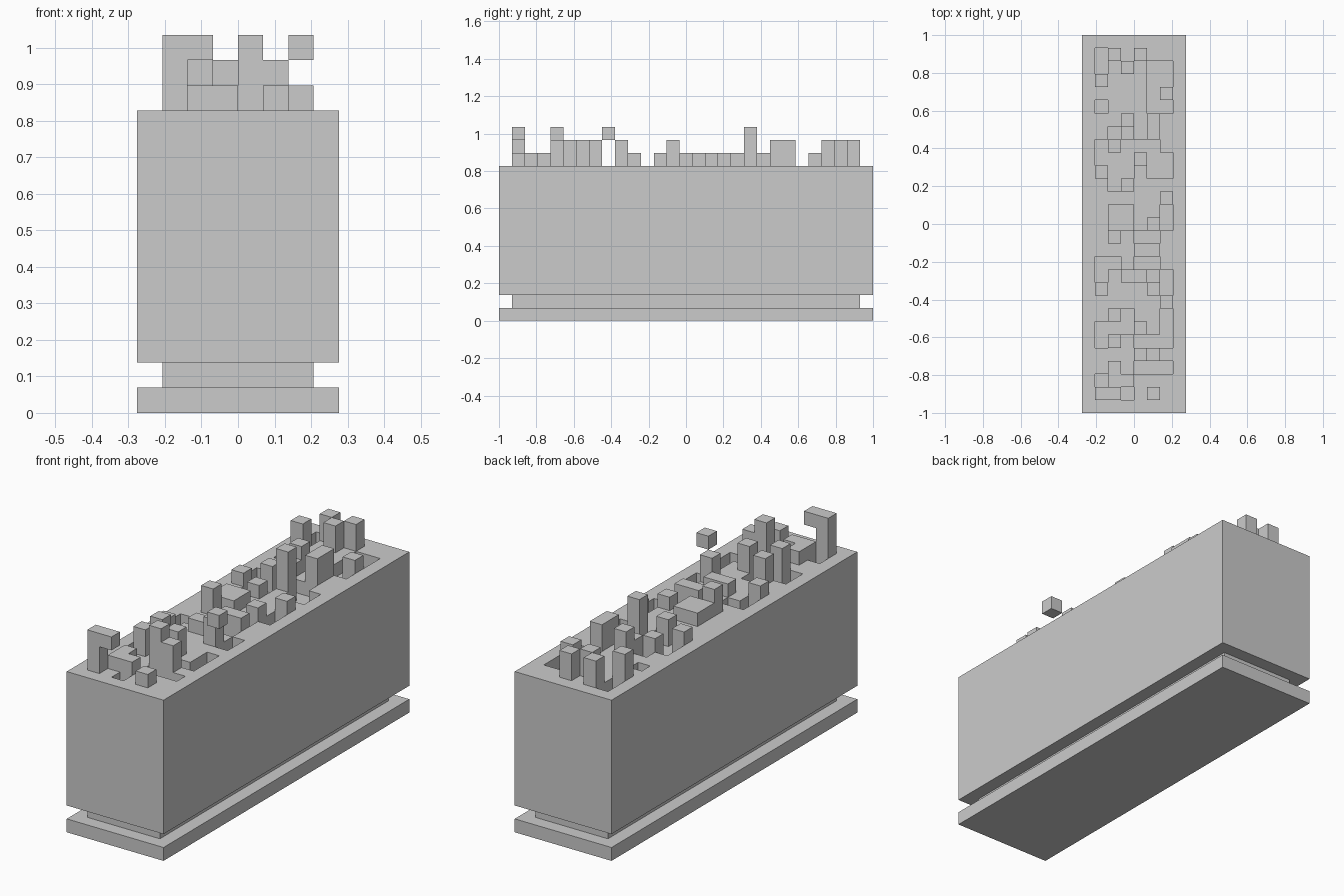
import bpy, bmesh, math
from mathutils import Vector

if "Cube" in bpy.data.objects:
    bpy.data.objects.remove(bpy.data.objects["Cube"])

U = 2 / 29          # edge of one block
W, L = 8, 29        # footprint in blocks
DIRS = [Vector(d) for d in ((1, 0, 0), (-1, 0, 0), (0, 1, 0), (0, -1, 0), (0, 0, 1), (0, 0, -1))]


def block_object(name, cells):
    """Mesh the outer skin of a set of grid cells and merge flat areas."""
    bm = bmesh.new()
    for c in cells:
        mid = Vector(c) + Vector((.5, .5, .5))
        for d in DIRS:
            if tuple(int(v) for v in Vector(c) + d) in cells:
                continue
            a = Vector((d.y, d.z, d.x))
            b = d.cross(a)
            corners = [mid + d / 2 + (a * s + b * t) / 2
                       for s, t in ((-1, -1), (1, -1), (1, 1), (-1, 1))]
            bm.faces.new([bm.verts.new(((p.x - W / 2) * U, (p.y - L / 2) * U, p.z * U))
                          for p in corners])
    bmesh.ops.remove_doubles(bm, verts=bm.verts, dist=U * .01)
    bmesh.ops.dissolve_limit(bm, angle_limit=math.radians(1), verts=bm.verts, edges=bm.edges)
    mesh = bpy.data.meshes.new(name)
    bm.to_mesh(mesh)
    bm.free()
    ob = bpy.data.objects.new(name, mesh)
    bpy.context.collection.objects.link(ob)
    return ob


def box(x0, x1, y0, y1, z0, z1):
    return {(x, y, z) for x in range(x0, x1) for y in range(y0, y1) for z in range(z0, z1)}


# Stepped foot
block_object("base_slab", box(0, W, 0, L, 0, 1))
block_object("recessed_neck", box(1, W - 1, 1, L - 1, 1, 2))

# Trough filled with soil; shallow pits given as column range, row range
pits = [(0, 0, 24, 26), (4, 5, 24, 25), (0, 0, 22, 22), (1, 2, 20, 20), (4, 5, 22, 23),
        (3, 4, 19, 19), (1, 2, 17, 19), (4, 5, 17, 18), (0, 0, 18, 19), (1, 2, 16, 16),
        (5, 5, 13, 14), (3, 4, 12, 12), (0, 1, 10, 10), (3, 4, 10, 10), (0, 0, 9, 9),
        (5, 5, 8, 9), (1, 2, 5, 6), (0, 0, 4, 5), (3, 5, 4, 4), (5, 5, 5, 6),
        (3, 5, 2, 2), (0, 1, 1, 1), (2, 2, 0, 0)]
body = box(0, W, 0, L, 2, 12)
for c0, c1, r0, r1 in pits:
    body -= box(c0 + 1, c1 + 2, r0 + 1, r1 + 2, 11, 12)

# Plant stalks: height in blocks above the rim -> (column, row) spots
stalks = {
    1: [(0, 17), (2, 16), (1, 13), (2, 13), (1, 14), (2, 14), (4, 13), (5, 15), (4, 11),
        (4, 0), (1, 1), (2, 1), (1, 2), (0, 8), (1, 19), (3, 9), (2, 9), (3, 11),
        (5, 23), (2, 20)],
    2: [(0, 24), (1, 26), (3, 26), (2, 25), (4, 20), (4, 21), (2, 21), (1, 12),
        (1, 4), (1, 6), (4, 3), (3, 5), (4, 8)],
    3: [(0, 0), (3, 3), (3, 18)],
}
plants = set()
for height, spots in stalks.items():
    for c, r in spots:
        plants |= box(c + 1, c + 2, r + 1, r + 2, 11, 12 + height)
plants |= box(2, 3, 1, 2, 14, 15)      # overhanging tip of the corner stalk
block_object("planter_body", body - plants)
block_object("plant_stalks", plants)

# Loose floating block above the trough
block_object("floating_bud", box(6, 7, 8, 9, 14, 15))
